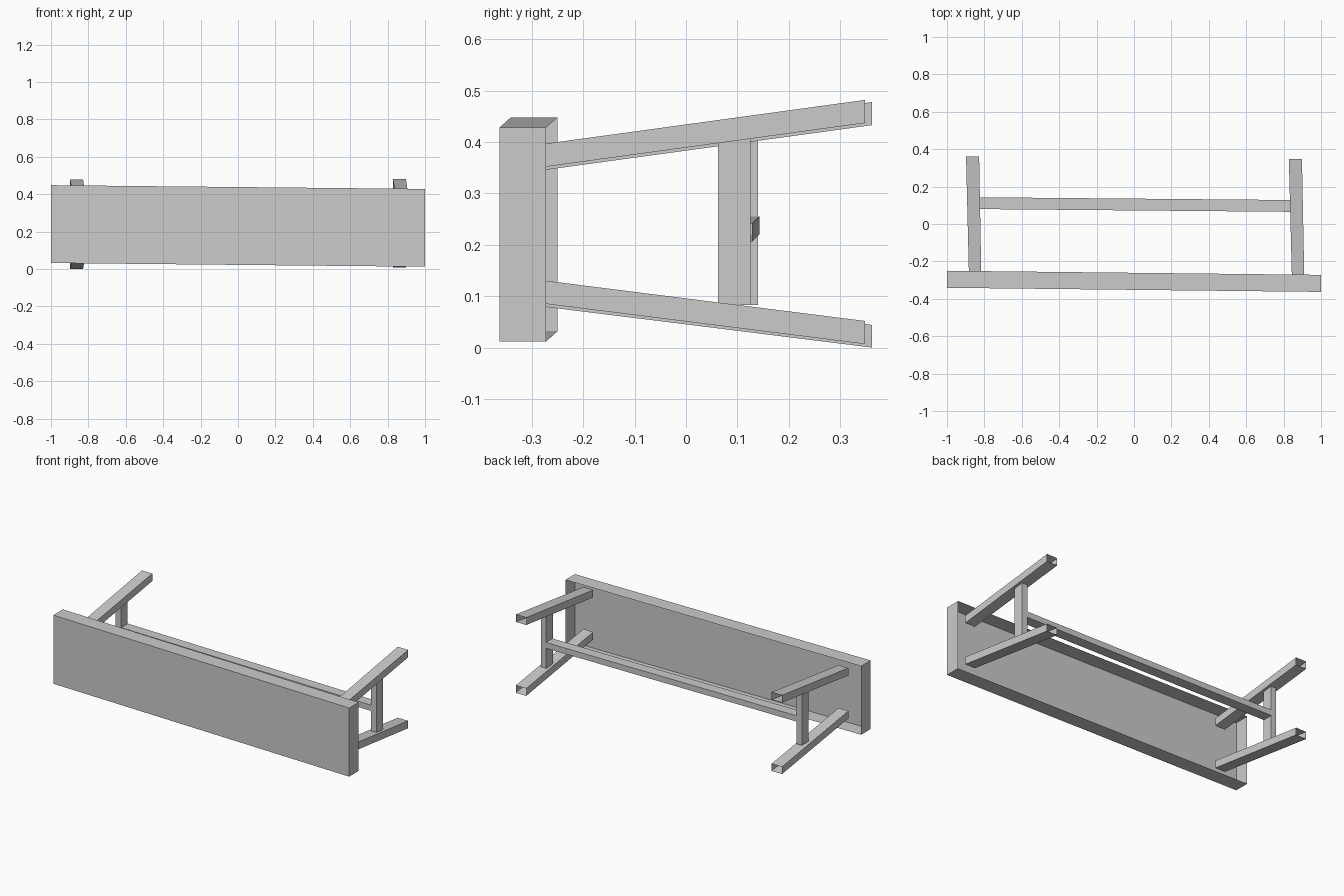
import bpy, bmesh

if "Cube" in bpy.data.objects:
    bpy.data.objects.remove(bpy.data.objects["Cube"])


def tube(name, start, end, cap_start=False):
    """Open four-sided sleeve joining two four-corner sections."""
    bm = bmesh.new()
    a = [bm.verts.new(p) for p in start]
    b = [bm.verts.new(p) for p in end]
    for i in range(4):
        j = (i + 1) % 4
        bm.faces.new((a[i], a[j], b[j], b[i]))
    if cap_start:
        bm.faces.new(a[::-1])
    bmesh.ops.recalc_face_normals(bm, faces=bm.faces)
    mesh = bpy.data.meshes.new(name)
    bm.to_mesh(mesh)
    bm.free()
    obj = bpy.data.objects.new(name, mesh)
    bpy.context.collection.objects.link(obj)
    return obj


def section_y(y, x0, x1, z0, z1):
    return [(x0, y, z0), (x1, y, z0), (x1, y, z1), (x0, y, z1)]


def section_x(x, y0, y1, z0, z1):
    return [(x, y0, z0), (x, y1, z0), (x, y1, z1), (x, y0, z1)]


def section_z(z, x0, x1, y0, y1):
    return [(x0, y0, z), (x1, y0, z), (x1, y1, z), (x0, y1, z)]


# Bench top: slightly skewed tray, open on the leg side
def skew(x, y, z):
    return (x, y - 0.011 * x, z - 0.01 * x)


corners = [(-1, 0.022), (1, 0.022), (1, 0.438), (-1, 0.438)]
tube("bench_top",
     [skew(x, -0.352, z) for x, z in corners],
     [skew(x, -0.261, z) for x, z in corners], cap_start=True)

# Legs (open ends) and the cross strut of each end frame
# side, x centre near seat, x centre at foot, y near, y foot, z offset
for side, xn, xf, yn, yf, dz in (("right", 0.878, 0.863, -0.318, 0.348, 0.0),
                                 ("left", -0.849, -0.863, -0.296, 0.362, -0.006)):
    for level, z_at_seat, slope in (("upper", 0.352, 0.137), ("lower", 0.085, -0.126)):
        zn = z_at_seat + slope * (yn + 0.272) + dz
        zf = z_at_seat + slope * (yf + 0.272) + dz
        tube(f"{side}_{level}_leg",
             section_y(yn, xn - 0.033, xn + 0.033, zn, zn + 0.045),
             section_y(yf, xf - 0.035, xf + 0.035, max(zf, 0), zf + 0.045))
    xc = 0.868 if side == "right" else -0.857
    y0 = 0.062 if side == "right" else 0.076
    tube(f"{side}_cross_strut",
         section_z(0.083, xc - 0.018, xc + 0.018, y0, y0 + 0.064),
         section_z(0.41, xc - 0.018, xc + 0.018, y0, y0 + 0.064))

# Long stretcher between the struts
tube("stretcher",
     section_x(-0.842, 0.08, 0.143, 0.22, 0.255),
     section_x(0.852, 0.065, 0.128, 0.206, 0.241))
